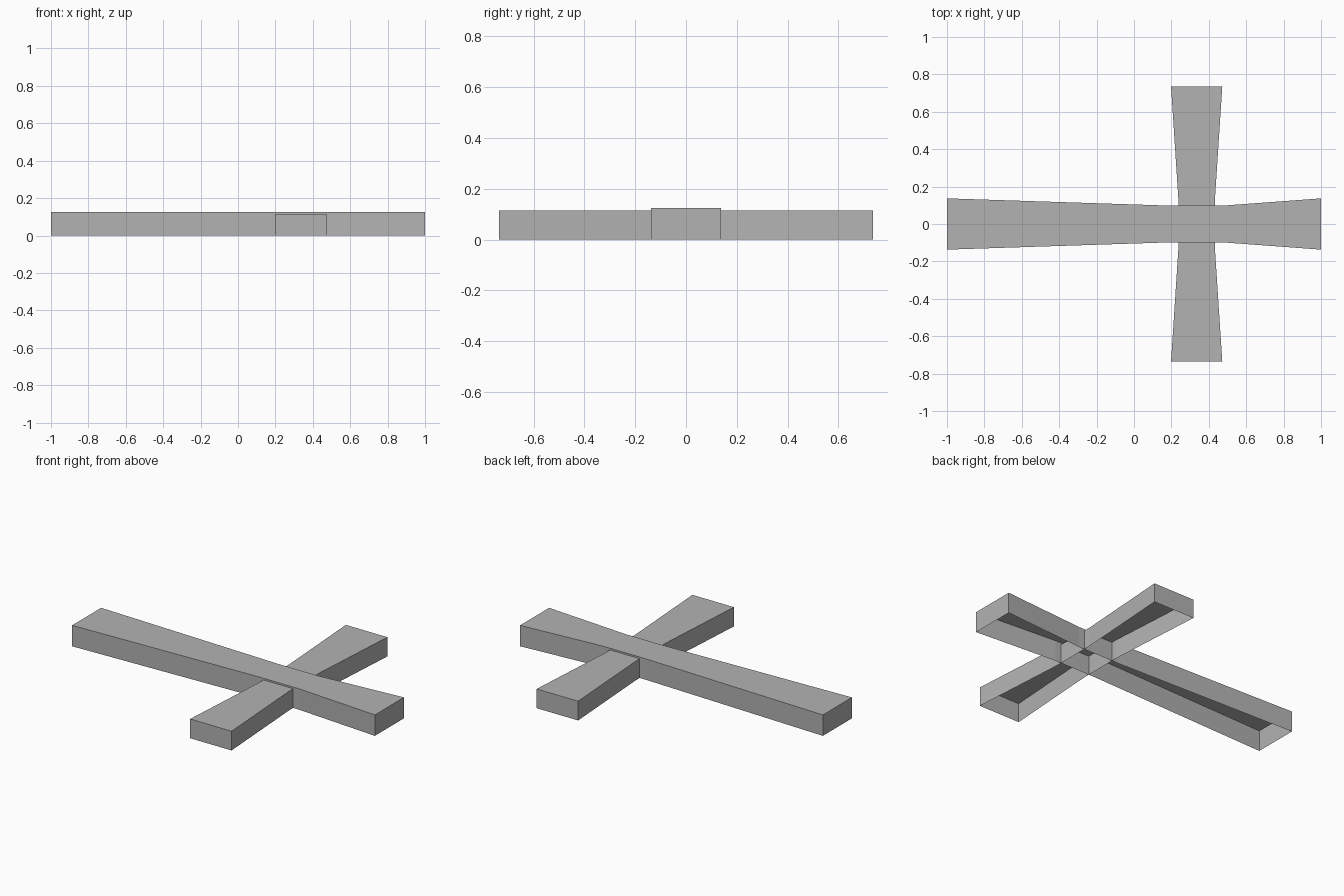
import bpy
import bmesh
from math import pi
from mathutils import Matrix

default = bpy.data.objects.get("Cube")
if default:
    bpy.data.objects.remove(default, do_unlink=True)

# Single plain grey
grey = bpy.data.materials.new("plain_grey")
grey.use_nodes = True
colour = (0.45, 0.45, 0.45, 1)
grey.diffuse_color = colour
grey.node_tree.nodes["Principled BSDF"].inputs["Base Color"].default_value = colour

END, WAIST, WAIST_REACH = 0.137, 0.098, 0.137
CROSSING_X = 0.335


def flared_beam(name, start, stop, height, turn=0):
    """Open-bottomed beam, wide at both ends and narrow at the crossing."""
    half = [(start, END), (-WAIST_REACH, WAIST), (WAIST_REACH, WAIST), (stop, END)]
    outline = [(x, -w) for x, w in half] + [(x, w) for x, w in reversed(half)]
    bm = bmesh.new()
    top = bm.faces.new([bm.verts.new((x, y, height)) for x, y in outline])
    # Pull the rim down into walls, leaving the underside open
    walls = bmesh.ops.extrude_edge_only(bm, edges=top.edges[:])
    rim = [v for v in walls["geom"] if isinstance(v, bmesh.types.BMVert)]
    for v in rim:
        v.co.z = 0
    bmesh.ops.recalc_face_normals(bm, faces=bm.faces[:])
    if top.normal.z < 0:
        bmesh.ops.reverse_faces(bm, faces=bm.faces[:])
    bm.transform(Matrix.Translation((CROSSING_X, 0, 0)) @ Matrix.Rotation(turn, 4, "Z"))
    mesh = bpy.data.meshes.new(name)
    bm.to_mesh(mesh)
    bm.free()
    mesh.materials.append(grey)
    obj = bpy.data.objects.new(name, mesh)
    bpy.context.collection.objects.link(obj)
    return obj


# Long beam and the slightly lower beam across it
flared_beam("long_beam", -1 - CROSSING_X, 1 - CROSSING_X, 0.125)
flared_beam("cross_beam", -0.735, 0.735, 0.115, turn=pi / 2)
